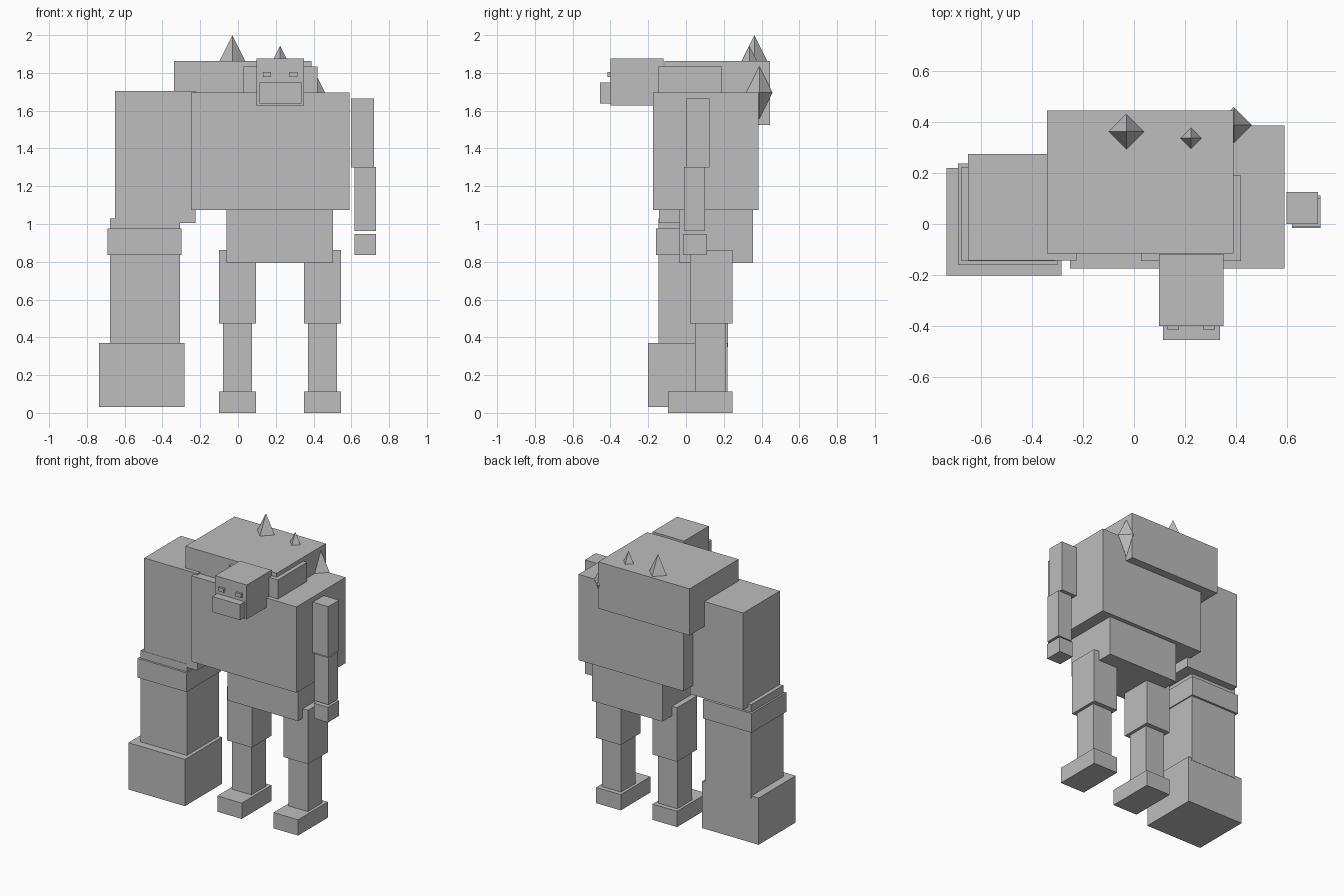
import bpy
import bmesh
from mathutils import Matrix, Vector

default_cube = bpy.data.objects.get("Cube")
if default_cube:
    bpy.data.objects.remove(default_cube, do_unlink=True)

# One plain stone grey for the whole figure
stone = bpy.data.materials.new("stone_grey")
stone.use_nodes = True
grey = (0.51, 0.51, 0.51, 1)
stone.diffuse_color = grey
stone.node_tree.nodes["Principled BSDF"].inputs["Base Color"].default_value = grey


def add_object(name, mesh_builder):
    mesh = bpy.data.meshes.new(name)
    bm = bmesh.new()
    mesh_builder(bm)
    bmesh.ops.recalc_face_normals(bm, faces=bm.faces)
    bm.to_mesh(mesh)
    bm.free()
    mesh.materials.append(stone)
    part = bpy.data.objects.new(name, mesh)
    bpy.context.collection.objects.link(part)
    return part


def block(name, x, y, z):
    """Box spanning the given (low, high) range on each axis."""
    def build(bm):
        bmesh.ops.create_cube(bm, size=1)
    part = add_object(name, build)
    part.location = [(low + high) / 2 for low, high in (x, y, z)]
    part.scale = [high - low for low, high in (x, y, z)]
    return part


def crystal(name, center, radius):
    """Tall eight-sided crystal: a pyramid above and one below."""
    def build(bm):
        ring = [bm.verts.new(Vector(d) * radius)
                for d in ((1, 0, 0), (0, 1, 0), (-1, 0, 0), (0, -1, 0))]
        for tip_height in (radius * 2, -radius * 2):
            tip = bm.verts.new((0, 0, tip_height))
            for i in range(4):
                bm.faces.new((ring[i], ring[(i + 1) % 4], tip))
    part = add_object(name, build)
    part.location = center
    return part


# Torso
block("chest", x=(-0.25, 0.59), y=(-0.175, 0.385), z=(1.075, 1.695))
block("back_hump", x=(-0.34, 0.39), y=(-0.115, 0.445), z=(1.525, 1.862))
block("pelvis", x=(-0.06, 0.503), y=(-0.035, 0.355), z=(0.793, 1.12))

# Head
block("neck", x=(0.028, 0.42), y=(-0.145, 0.19), z=(1.6, 1.833))
block("head", x=(0.098, 0.35), y=(-0.4, -0.118), z=(1.627, 1.875))
block("muzzle", x=(0.113, 0.336), y=(-0.455, -0.38), z=(1.638, 1.75))

# Eyes, paired about the head centre line
for side, label in ((-1, "right"), (1, "left")):
    middle = 0.224 + side * 0.07
    block(label + "_eye", x=(middle - 0.022, middle + 0.022),
          y=(-0.415, -0.39), z=(1.778, 1.806))

# Oversized right arm
block("right_upper_arm", x=(-0.65, -0.225), y=(-0.143, 0.275), z=(1.005, 1.705))
block("right_forearm", x=(-0.677, -0.308), y=(-0.145, 0.222), z=(0.35, 1.03))
block("right_arm_band", x=(-0.69, -0.3), y=(-0.16, 0.237), z=(0.836, 0.975))
block("right_fist", x=(-0.735, -0.283), y=(-0.202, 0.22), z=(0.032, 0.37))

# Thin left arm
block("left_upper_arm", x=(0.597, 0.721), y=(0, 0.125), z=(1.3, 1.665))
block("left_forearm", x=(0.618, 0.73), y=(-0.01, 0.1), z=(0.962, 1.302))
block("left_hand", x=(0.618, 0.73), y=(-0.015, 0.112), z=(0.836, 0.946))

# Legs, paired about the pelvis centre line
for side, label in ((-1, "right"), (1, "left")):
    middle = 0.223 + side * 0.225

    def leg_block(name, half_width, y, z):
        block(label + name, (middle - half_width, middle + half_width), y, z)

    leg_block("_thigh", 0.098, y=(0.02, 0.245), z=(0.472, 0.862))
    leg_block("_shin", 0.077, y=(0.047, 0.212), z=(0.1, 0.48))
    leg_block("_foot", 0.098, y=(-0.094, 0.245), z=(0, 0.114))

# Crystals growing out of the back
crystal("large_back_crystal", (-0.03, 0.362, 1.86), 0.07)
crystal("small_back_crystal", (0.223, 0.336, 1.86), 0.042)
crystal("shoulder_crystal", (0.391, 0.388, 1.695), 0.07)
